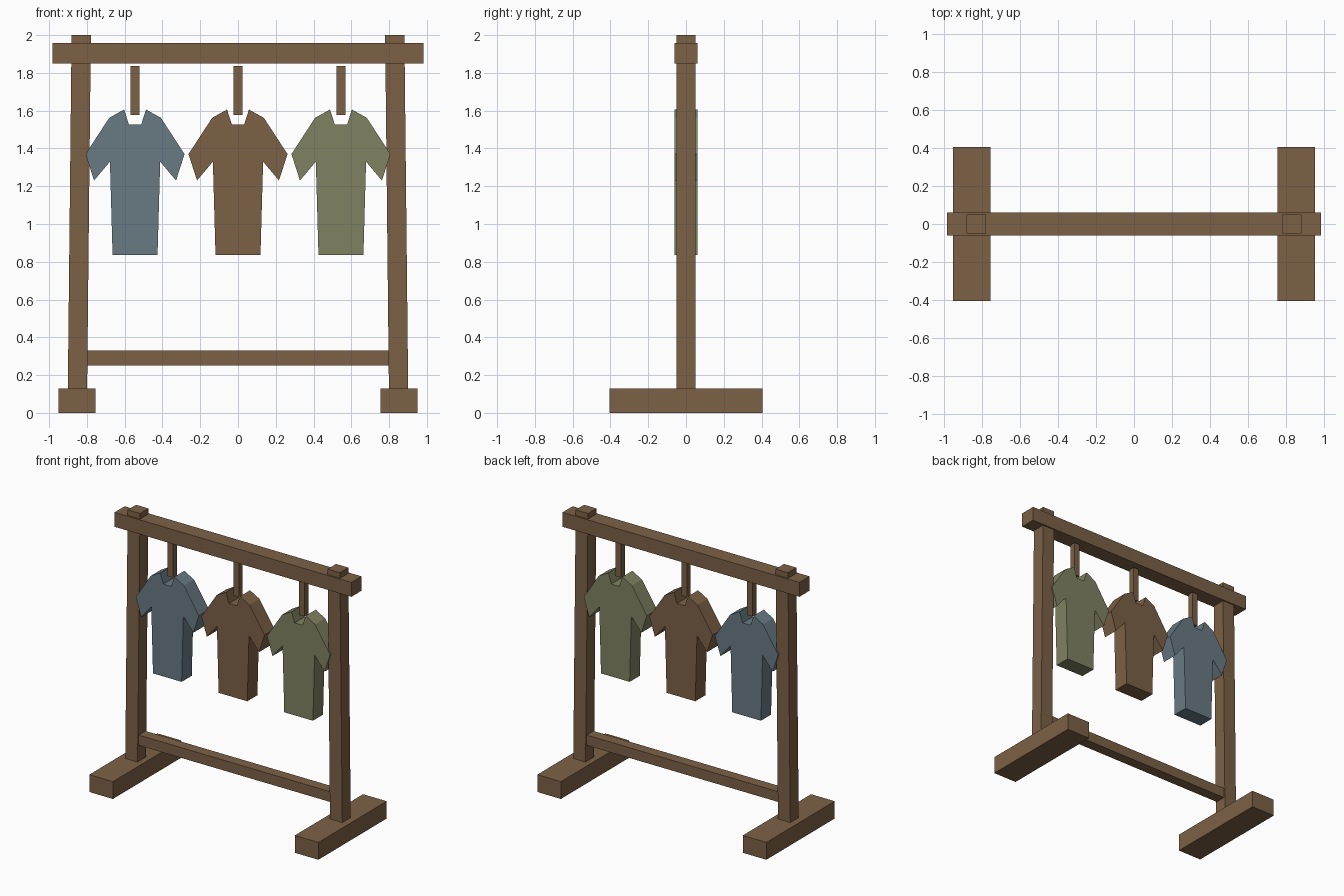
import bpy, bmesh
from mathutils import Vector

if "Cube" in bpy.data.objects:
    bpy.data.objects.remove(bpy.data.objects["Cube"])


def material(name, rgb):
    m = bpy.data.materials.new(name)
    lin = [((c / 255 + 0.055) / 1.055) ** 2.4 for c in rgb]
    m.diffuse_color = (*lin, 1)
    m.use_nodes = True
    m.node_tree.nodes["Principled BSDF"].inputs["Base Color"].default_value = m.diffuse_color
    return m


WOOD = material("brown wood", (124, 97, 70))
BLUE = material("dusty blue", (104, 122, 131))
GREEN = material("olive green", (128, 130, 98))


def finish(name, bm, mat):
    bmesh.ops.recalc_face_normals(bm, faces=bm.faces)
    me = bpy.data.meshes.new(name)
    bm.to_mesh(me)
    bm.free()
    me.materials.append(mat)
    ob = bpy.data.objects.new(name, me)
    bpy.context.collection.objects.link(ob)
    return ob


def box(name, x, y, z, mat=WOOD, lean=0.0):
    """Box from (min, max) ranges; lean shifts the top along x."""
    bm = bmesh.new()
    bmesh.ops.create_cube(bm, size=1)
    for v in bm.verts:
        top = v.co.z > 0
        v.co = Vector([r[0] + (c + 0.5) * (r[1] - r[0])
                       for c, r in zip(v.co, (x, y, z))])
        if top:
            v.co.x += lean
    return finish(name, bm, mat)


def shirt(name, cx, mat):
    # right half of the outline, from neck to hem, then mirrored
    half = [(0.033, 1.528), (0.058, 1.606), (0.137, 1.562), (0.262, 1.37),
            (0.217, 1.23), (0.133, 1.33), (0.119, 0.835)]
    outline = half + [(-x, z) for x, z in reversed(half)]
    bm = bmesh.new()
    face = bm.faces.new([bm.verts.new((cx + x, -0.06, z)) for x, z in outline])
    ext = bmesh.ops.extrude_face_region(bm, geom=[face], use_keep_orig=True)
    moved = [g for g in ext["geom"] if isinstance(g, bmesh.types.BMVert)]
    bmesh.ops.translate(bm, verts=moved, vec=(0, 0.12, 0))
    return finish(name, bm, mat)


# Frame: feet, leaning posts, top beam and lower rung
for side, s in (("left", -1), ("right", 1)):
    box(side + "_foot", (s * 0.853 - 0.098, s * 0.853 + 0.098), (-0.405, 0.405), (0, 0.13))
    box(side + "_post", (s * 0.85 - 0.051, s * 0.85 + 0.051), (-0.05, 0.05),
        (0.12, 2.0), lean=-s * 0.02)
box("top_beam", (-0.983, 0.983), (-0.06, 0.06), (1.85, 1.958))
box("lower_rung", (-0.81, 0.81), (-0.04, 0.04), (0.252, 0.329))

# Hanger pegs and shirts
for label, cx, mat in (("left", -0.545, BLUE), ("middle", 0, WOOD), ("right", 0.545, GREEN)):
    box(label + "_hanger", (cx - 0.023, cx + 0.023), (-0.023, 0.023), (1.577, 1.837))
    shirt(label + "_shirt", cx, mat)
